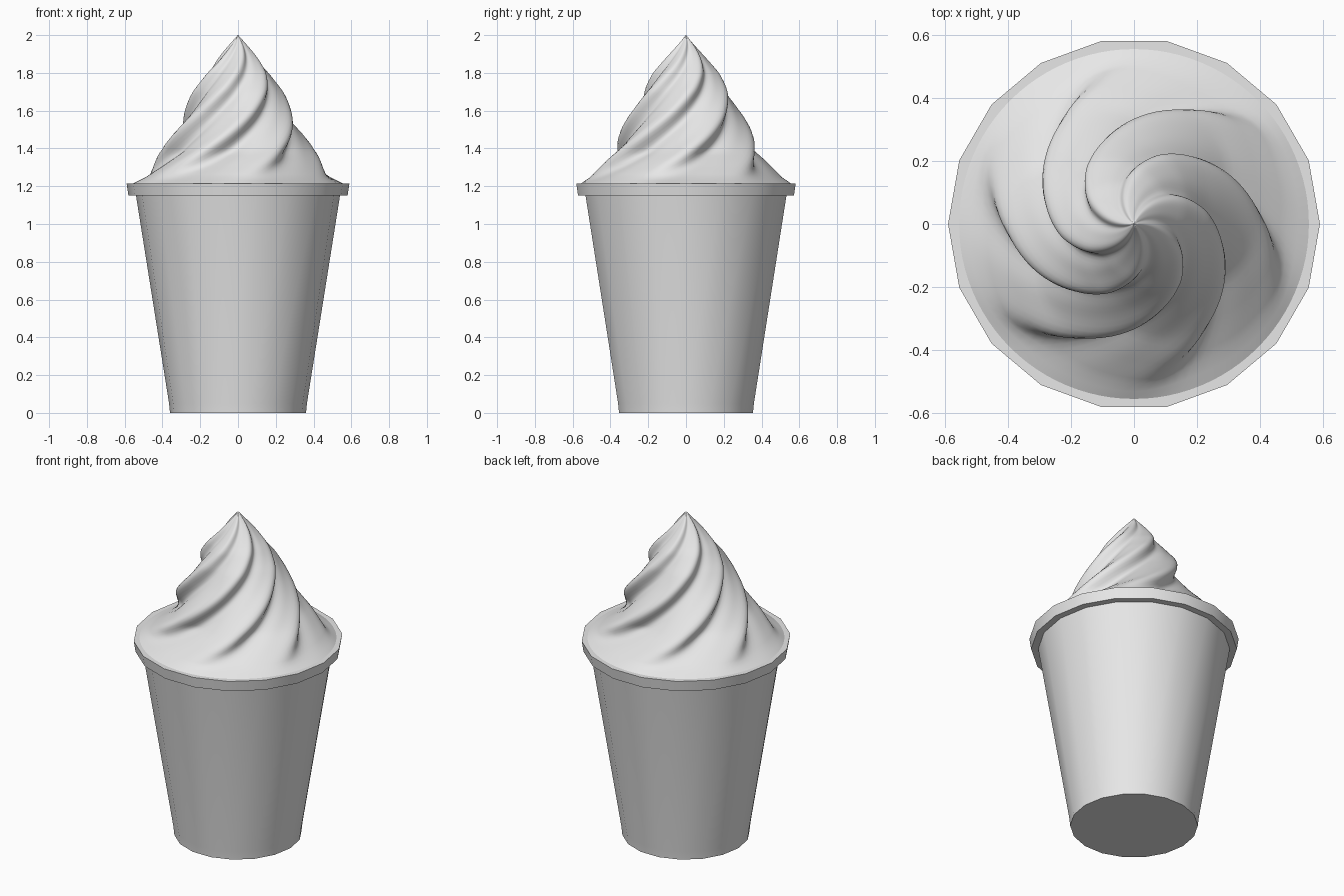
import bpy
import bmesh
from math import sin, cos, pi, radians

if "Cube" in bpy.data.objects:
    bpy.data.objects.remove(bpy.data.objects["Cube"], do_unlink=True)

grey = bpy.data.materials.new("light grey")
grey.use_nodes = True
grey.diffuse_color = (0.8, 0.8, 0.8, 1)
grey.node_tree.nodes["Principled BSDF"].inputs["Base Color"].default_value = (0.8, 0.8, 0.8, 1)


def lathe(name, profile, sides, radius_at=lambda r, z, a: r, angle=35):
    """Spin (radius, height) points about z, closing both ends."""
    bm = bmesh.new()
    rings = []
    for r, z in profile:
        ring = []
        for i in range(sides):
            a = 2 * pi * i / sides
            q = radius_at(r, z, a)
            ring.append(bm.verts.new((q * cos(a), q * sin(a), z)))
        rings.append(ring)
    for low, high in zip(rings, rings[1:]):
        for i in range(sides):
            j = (i + 1) % sides
            bm.faces.new((low[i], low[j], high[j], high[i]))
    bm.faces.new(rings[0][::-1])
    bm.faces.new(rings[-1])
    mesh = bpy.data.meshes.new(name)
    bm.to_mesh(mesh)
    bm.free()
    mesh.materials.append(grey)
    obj = bpy.data.objects.new(name, mesh)
    bpy.context.collection.objects.link(obj)
    bpy.ops.object.select_all(action='DESELECT')
    obj.select_set(True)
    bpy.context.view_layer.objects.active = obj
    bpy.ops.object.shade_smooth_by_angle(angle=radians(angle))
    return obj


# Tapered cup with its foot and overhanging rim
SIDES = 18
lathe("cup", [(0.36, 0), (0.365, 0.05), (0.54, 1.15), (0.58, 1.15), (0.59, 1.215)], SIDES)

# Swirl: envelope heights and crest radii, smoothly resampled
envelope = [(1.215, 0.555), (1.25, 0.505), (1.3, 0.465), (1.4, 0.40), (1.5, 0.345),
            (1.6, 0.29), (1.7, 0.24), (1.8, 0.175), (1.9, 0.09), (2.0, 0.001)]


def crest(z):
    for (z0, r0), (z1, r1) in zip(envelope, envelope[1:]):
        if z <= z1 + 1e-6:
            return r0 + (r1 - r0) * (z - z0) / (z1 - z0)
    return 0.001


LOBES = 6
STEPS = 48


def swirl(r, z, a):
    # Six twisted ridges, each steeper on one side, fading out at the base
    ridge = radians(-146 + 205 * (z - 1.55))
    p = LOBES * (a - ridge) + radians(111)
    wave = (sin(p) - 0.25 * sin(2 * p)) / 1.1
    depth = 0.11 * min(1, (z - 1.215) / 0.16)
    return r * (1 - depth * (1 - wave))


heights = [1.215 + 0.785 * i / STEPS for i in range(STEPS + 1)]
lathe("ice_cream_swirl", [(crest(z), z) for z in heights], 96, swirl, 80)
